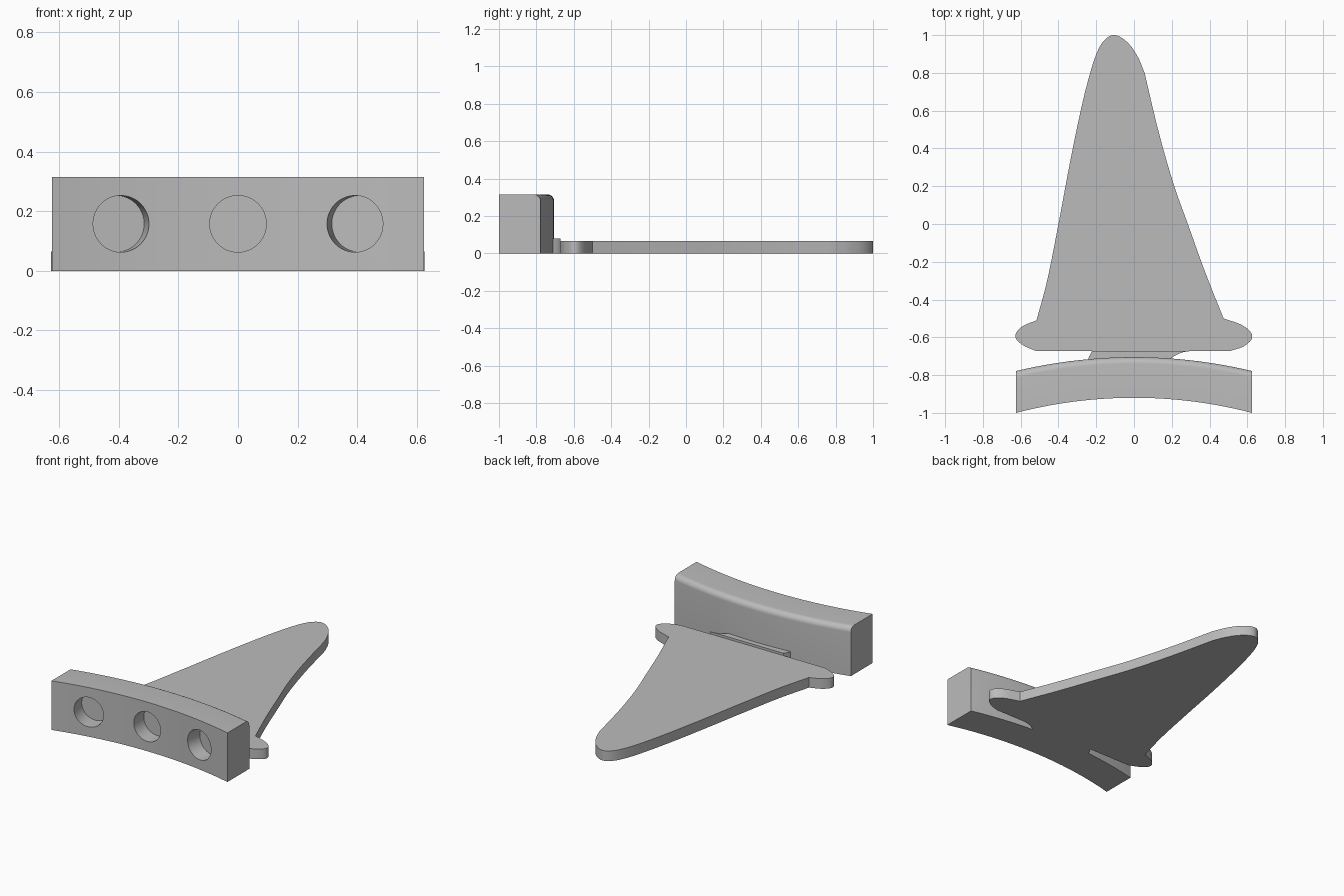
import bpy, bmesh, math
from mathutils import Vector
from mathutils.geometry import interpolate_bezier

if "Cube" in bpy.data.objects:
    bpy.data.objects.remove(bpy.data.objects["Cube"], do_unlink=True)

GREY = (0.5, 0.5, 0.5, 1)
mat = bpy.data.materials.new("plain_grey")
mat.use_nodes = True
mat.diffuse_color = GREY
mat.node_tree.nodes["Principled BSDF"].inputs["Base Color"].default_value = GREY


def make_object(name, bm):
    bmesh.ops.recalc_face_normals(bm, faces=bm.faces)
    mesh = bpy.data.meshes.new(name)
    bm.to_mesh(mesh)
    bm.free()
    mesh.materials.append(mat)
    obj = bpy.data.objects.new(name, mesh)
    bpy.context.collection.objects.link(obj)
    return obj


def activate(obj):
    bpy.ops.object.select_all(action='DESELECT')
    obj.select_set(True)
    bpy.context.view_layer.objects.active = obj


def smooth(obj):
    activate(obj)
    bpy.ops.object.shade_smooth_by_angle(angle=math.radians(25))


def slab(name, outline, height):
    """Extrude a plan outline up from the ground."""
    bm = bmesh.new()
    face = bm.faces.new([bm.verts.new((x, y, 0)) for x, y in outline])
    top = bmesh.ops.extrude_face_region(bm, geom=[face])["geom"]
    verts = [v for v in top if isinstance(v, bmesh.types.BMVert)]
    bmesh.ops.translate(bm, verts=verts, vec=(0, 0, height))
    obj = make_object(name, bm)
    smooth(obj)
    return obj


def spline(points, steps=8):
    """Smooth curve through plan points, last point left out."""
    pts = [Vector((x, y, 0)) for x, y in points]
    ext = [2 * pts[0] - pts[1]] + pts + [2 * pts[-1] - pts[-2]]
    out = []
    for a, b, c, d in zip(ext, ext[1:], ext[2:], ext[3:]):
        size = (c - b).length / 3
        h1, h2 = (c - a).normalized() * size, (d - b).normalized() * size
        out += [(p.x, p.y) for p in interpolate_bezier(b, b + h1, c - h2, c, steps + 1)[:-1]]
    return out


# Curved block: side profile swept along a shallow arc
HALF, HEIGHT, FRONT_R, DEPTH, FILLET = 0.625, 0.315, 2.48, 0.215, 0.035
ARC_Y = -0.92 - FRONT_R
profile = [(0, 0), (DEPTH, 0)]
for i in range(9):
    a = math.pi / 2 * i / 8
    profile.append((DEPTH - FILLET + FILLET * math.cos(a), HEIGHT - FILLET + FILLET * math.sin(a)))
profile.append((0, HEIGHT))

bm = bmesh.new()
rings = []
for i in range(41):
    x = HALF * (i / 20 - 1)
    rings.append([bm.verts.new((x, ARC_Y + math.sqrt((FRONT_R + d) ** 2 - x * x), z)) for d, z in profile])
n = len(profile)
for r, s in zip(rings, rings[1:]):
    for k in range(n):
        bm.faces.new((r[k], r[(k + 1) % n], s[(k + 1) % n], s[k]))
bm.faces.new(rings[0])
bm.faces.new(rings[-1])
block = make_object("curved_block", bm)

# Three round blind holes pointing along the arc radii
HOLE_DEPTH = 0.1
for side in (-1, 0, 1):
    a = side * math.asin(0.393 / FRONT_R)
    axis = Vector((math.sin(a), math.cos(a), 0))
    centre = Vector((0, ARC_Y, HEIGHT / 2)) + axis * FRONT_R
    bpy.ops.mesh.primitive_cylinder_add(vertices=48, radius=0.095, depth=2 * HOLE_DEPTH,
                                        location=centre, rotation=axis.to_track_quat('Z', 'Y').to_euler())
    cutter = bpy.context.object
    cutter.name = "hole_cutter"
    cutter.hide_render = True
    cutter.data.materials.append(mat)
    activate(block)
    mod = block.modifiers.new("hole", 'BOOLEAN')
    mod.operation, mod.solver, mod.object = 'DIFFERENCE', 'EXACT', cutter
    bpy.ops.object.modifier_apply(modifier=mod.name)
    bpy.data.objects.remove(cutter, do_unlink=True)
smooth(block)

# Flat fin plate: ears at the base, blunt leaning tip
right_ear = spline([(0.51, -0.672), (0.585, -0.645), (0.626, -0.595), (0.58, -0.54), (0.474, -0.5)])
right_edge = spline([(0.474, -0.5), (0.375, -0.25), (0.285, 0), (0.21, 0.21), (0.13, 0.49), (0.056, 0.8)])
tip = spline([(0.056, 0.8), (0.02, 0.885), (-0.035, 0.962), (-0.103, 1.0), (-0.155, 0.975),
              (-0.195, 0.91), (-0.235, 0.79), (-0.28, 0.61), (-0.34, 0.32), (-0.4, 0),
              (-0.46, -0.3), (-0.516, -0.51)])
left_ear = spline([(-0.516, -0.51), (-0.595, -0.545), (-0.628, -0.595), (-0.59, -0.64), (-0.52, -0.672)])
slab("fin_plate", right_ear + right_edge + tip + left_ear + [(-0.52, -0.672)], 0.065)

# Low connector strip between block and fin
strip = spline([(0.3, -0.672), (0.25, -0.682), (0.2, -0.708), (0.17, -0.74)])
slab("connector_strip", strip + [(0.17, -0.74), (-0.25, -0.74), (-0.237, -0.7), (-0.222, -0.672)], 0.08)
